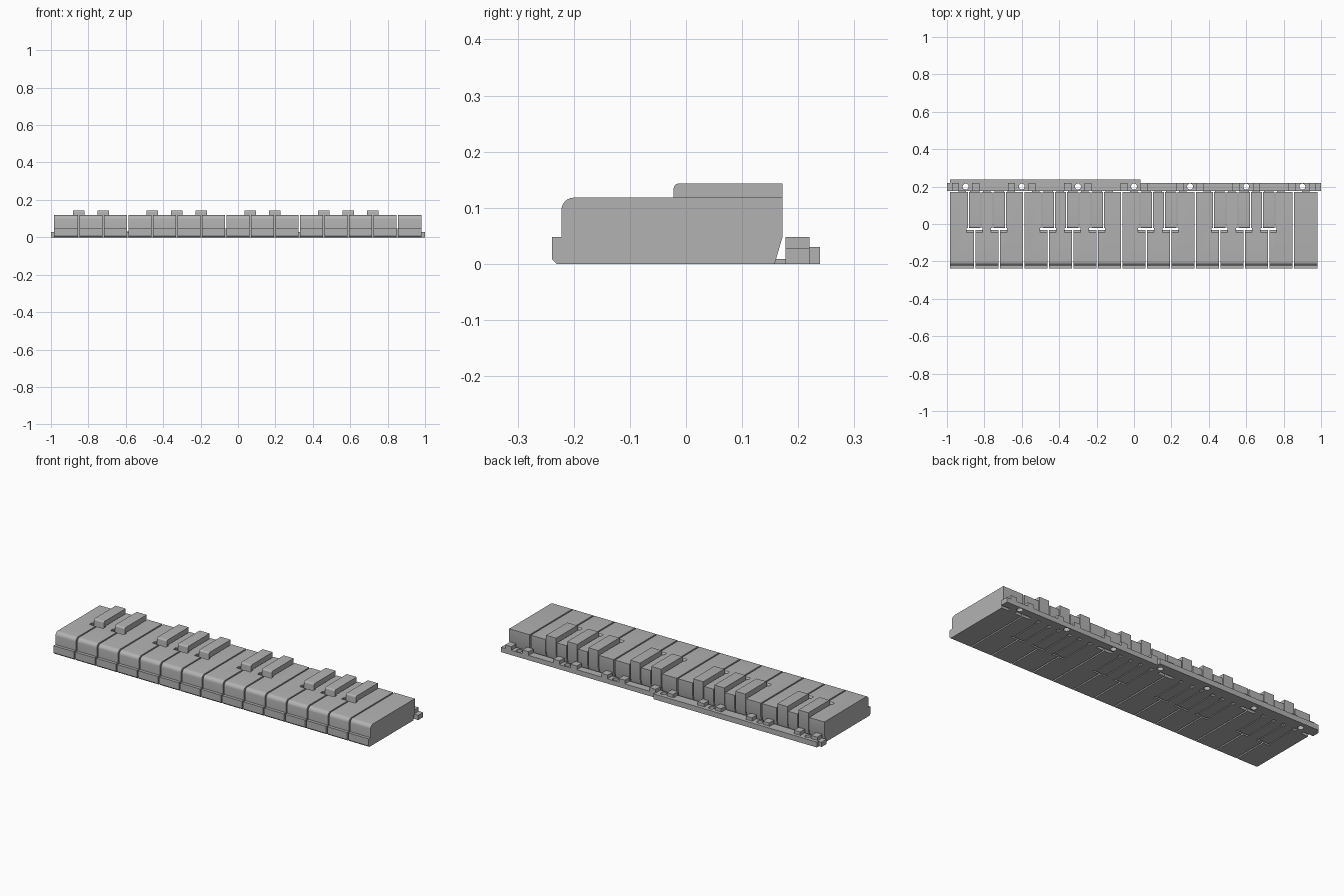
import bpy
import bmesh
import math

cube = bpy.data.objects.get("Cube")
if cube:
    bpy.data.objects.remove(cube)

grey = bpy.data.materials.new("plain grey")
grey.use_nodes = True
colour = (0.45, 0.45, 0.45, 1)
grey.diffuse_color = colour
grey.node_tree.nodes["Principled BSDF"].inputs["Base Color"].default_value = colour


def make_object(name, bm):
    bmesh.ops.recalc_face_normals(bm, faces=bm.faces)
    mesh = bpy.data.meshes.new(name)
    bm.to_mesh(mesh)
    bm.free()
    mesh.materials.append(grey)
    obj = bpy.data.objects.new(name, mesh)
    bpy.context.collection.objects.link(obj)
    return obj


def extrude(name, profile, x0, x1):
    """Solid made from a side profile of (y, z) points swept along x."""
    bm = bmesh.new()
    face = bm.faces.new([bm.verts.new((x0, y, z)) for y, z in profile])
    out = bmesh.ops.extrude_face_region(bm, geom=[face])
    moved = [v for v in out["geom"] if isinstance(v, bmesh.types.BMVert)]
    bmesh.ops.translate(bm, verts=moved, vec=(x1 - x0, 0, 0))
    return make_object(name, bm)


def box(name, x0, x1, y0, y1, z0, z1):
    return extrude(name, [(y0, z0), (y1, z0), (y1, z1), (y0, z1)], x0, x1)


def corner(y, z, r, steps=6):
    """Rounded upper front corner."""
    angles = [math.pi / 2 * i / steps for i in range(steps + 1)]
    return [(y + r - r * math.cos(a), z - r + r * math.sin(a)) for a in angles]


def cut(obj, cutter):
    cutter.hide_render = True
    cutter.hide_viewport = True
    cutter.display_type = 'WIRE'
    mod = obj.modifiers.new("cut", 'BOOLEAN')
    mod.operation = 'DIFFERENCE'
    mod.solver = 'EXACT'
    mod.object = cutter


def apply_cuts(obj):
    """Bake the cuts into the mesh."""
    graph = bpy.context.evaluated_depsgraph_get()
    obj.data = bpy.data.meshes.new_from_object(obj.evaluated_get(graph))
    obj.modifiers.clear()


KEYS, LEFT, PITCH, GAP = 15, -0.983, 0.131, 0.004
TOP, BACK = 0.118, 0.172
sharp_slots = [k for k in range(1, KEYS) if k % 7 in (1, 2, 4, 5, 6)]
rear = [(BACK, 0.048), (0.158, 0)]
cutters, cut_parts = [], []

# Notches that make room for the raised keys, flared at the front edge
for k in sharp_slots:
    x = LEFT + k * PITCH
    notch = box(f"notch_cutter_{k}", x - 0.036, x + 0.036, -0.026, 0.3, -0.1, 0.3)
    flare = [(-0.032, -0.1), (-0.022, -0.1), (-0.022, 0.2),
             (-0.046, 0.2), (-0.046, TOP), (-0.036, 0.108), (-0.032, 0.095)]
    slit = extrude(f"slit_cutter_{k}", flare, x - 0.043, x + 0.043)
    cutters += [notch, slit]

    # Raised key
    raised = corner(-0.022, 0.143, 0.009) + [(BACK, 0.143)] + rear + [(-0.022, 0)]
    extrude(f"raised_key_{k}", raised, x - 0.031, x + 0.031)
    box(f"raised_key_hinge_{k}", x - 0.025, x + 0.025, 0.155, 0.18, 0, 0.009)

# Wide keys with a front lip and rounded top edge
wide = ([(-0.231, 0), (-0.239, 0.008), (-0.239, 0.048), (-0.222, 0.048)]
        + corner(-0.222, TOP, 0.022) + [(BACK, TOP)] + rear)
for k in range(KEYS):
    x0 = LEFT + k * PITCH + GAP * (k > 0)
    x1 = LEFT + (k + 1) * PITCH - GAP * (k < KEYS - 1)
    key = extrude(f"wide_key_{k + 1}", wide, x0, x1)
    for slot in (k, k + 1):
        if slot in sharp_slots:
            i = 2 * sharp_slots.index(slot)
            cut(key, cutters[i])
            cut(key, cutters[i + 1])
    cut_parts.append(key)
    mid = (x0 + x1) / 2
    box(f"wide_key_hinge_{k + 1}", mid - 0.02, mid + 0.02, 0.155, 0.18, 0, 0.009)

# Mounting rail with screw holes, and a pair of blocks beside each hole
rail = box("mounting_rail", -1, 1, 0.177, 0.22, 0, 0.027)
cut_parts.append(rail)
for n in range(-3, 4):
    x = n * 0.3
    bm = bmesh.new()
    bmesh.ops.create_cone(bm, cap_ends=True, segments=24, radius1=0.016,
                          radius2=0.016, depth=0.2)
    bmesh.ops.translate(bm, verts=bm.verts, vec=(x, 0.2, 0))
    hole = make_object(f"hole_cutter_{n + 4}", bm)
    cut(rail, hole)
    cutters.append(hole)
    for side, s in (("left", 1), ("right", -1)):
        a, b = sorted((x + s * 0.035, x + s * 0.073))
        box(f"rail_block_{n + 4}_{side}", a, b, 0.177, 0.22, 0.027, 0.048)

# Half-length strip behind the rail
box("back_strip", -0.983, 0.035, 0.22, 0.239, 0, 0.03)

for part in cut_parts:
    apply_cuts(part)
for cutter in cutters:
    bpy.data.objects.remove(cutter)

# Smooth only the rounded edges
bpy.ops.object.select_all(action='DESELECT')
for obj in bpy.context.collection.objects:
    if "_key_" in obj.name and "hinge" not in obj.name or obj is rail:
        obj.select_set(True)
        bpy.context.view_layer.objects.active = obj
bpy.ops.object.shade_smooth_by_angle(angle=math.radians(25))
